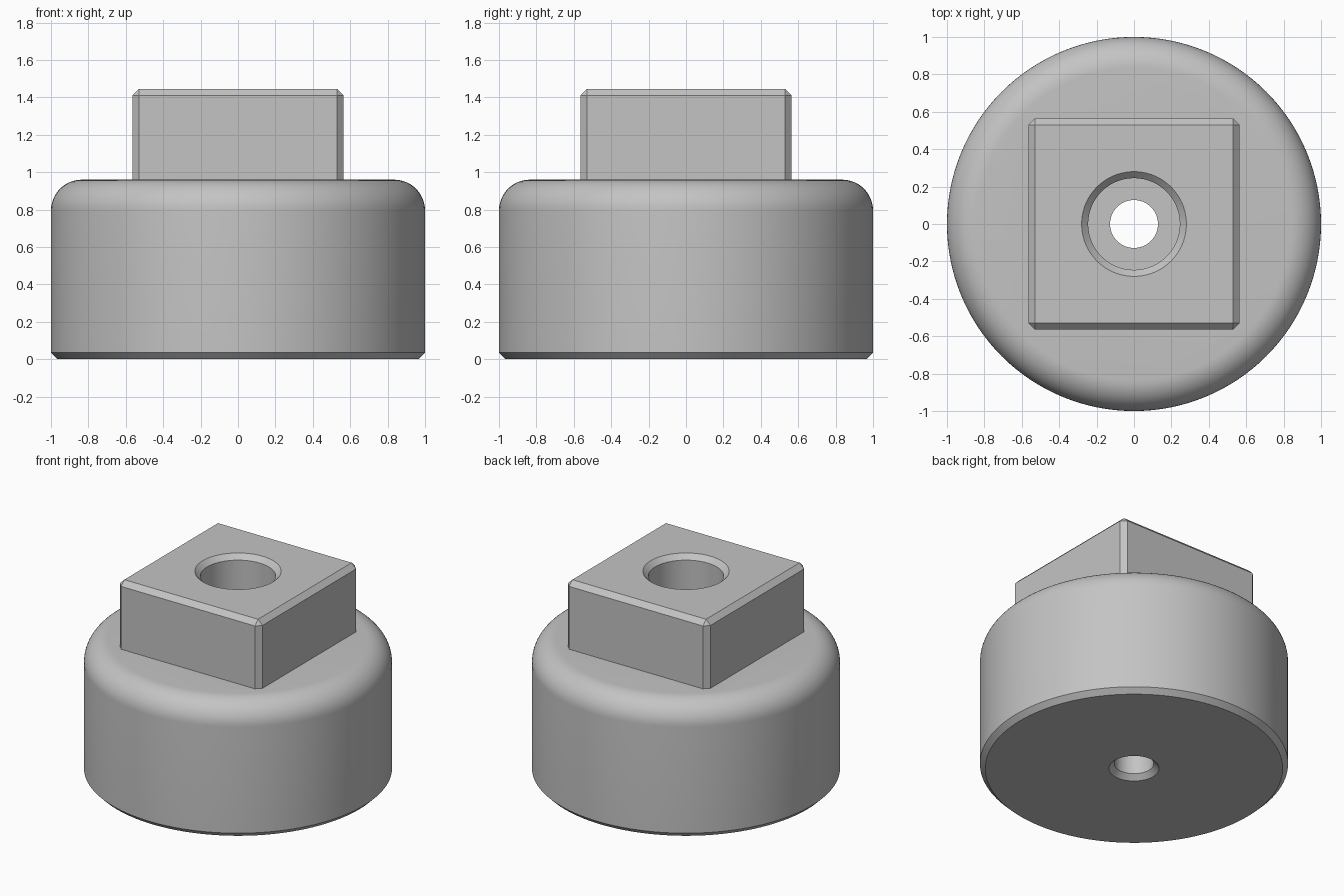
import bpy, bmesh, math
from mathutils import Matrix

if "Cube" in bpy.data.objects:
    bpy.data.objects.remove(bpy.data.objects["Cube"])

SIDES = 128
CHAMFER = 0.035
BASE_TOP = 0.96
BLOCK_TOP = 1.445

grey = bpy.data.materials.new("mid grey")
grey.use_nodes = True
grey.diffuse_color = (0.55, 0.55, 0.55, 1)
grey.node_tree.nodes["Principled BSDF"].inputs["Base Color"].default_value = grey.diffuse_color


def finish(name, bm):
    bmesh.ops.recalc_face_normals(bm, faces=bm.faces)
    mesh = bpy.data.meshes.new(name)
    bm.to_mesh(mesh)
    bm.free()
    mesh.materials.append(grey)
    obj = bpy.data.objects.new(name, mesh)
    bpy.context.collection.objects.link(obj)
    return obj


def lathe(name, profile):
    """Closed solid turned around z from (radius, height) points."""
    bm = bmesh.new()
    rings = []
    for r, z in profile:
        rings.append([bm.verts.new((r * math.cos(a), r * math.sin(a), z))
                      for a in (math.tau * i / SIDES for i in range(SIDES))])
    for low, high in zip(rings, rings[1:]):
        for i in range(SIDES):
            j = (i + 1) % SIDES
            bm.faces.new((low[i], low[j], high[j], high[i]))
    bm.faces.new(rings[0][::-1])
    bm.faces.new(rings[-1])
    return finish(name, bm)


def combine(target, other, operation):
    mod = target.modifiers.new(operation.title(), 'BOOLEAN')
    mod.operation, mod.solver, mod.object = operation, 'EXACT', other
    bpy.context.view_layer.objects.active = target
    bpy.ops.object.modifier_apply(modifier=mod.name)
    bpy.data.objects.remove(other)


# Round base: chamfered foot, rounded shoulder
fillet = 0.165
shoulder = [(1 - fillet + fillet * math.cos(a), BASE_TOP - fillet + fillet * math.sin(a))
            for a in (math.pi / 2 * i / 12 for i in range(13))]
plug = lathe("square_head_plug", [(1 - CHAMFER, 0), (1, CHAMFER)] + shoulder)

# Square head: chamfered on its upright and top edges
bottom, half = 0.8, 0.565
bm = bmesh.new()
size = Matrix.Diagonal((2 * half, 2 * half, BLOCK_TOP - bottom, 1))
bmesh.ops.create_cube(bm, size=1, matrix=Matrix.Translation((0, 0, (BLOCK_TOP + bottom) / 2)) @ size)
edges = [e for e in bm.edges if max(v.co.z for v in e.verts) > 1]
bmesh.ops.bevel(bm, geom=edges, offset=CHAMFER, segments=1, affect='EDGES')
combine(plug, finish("square_head", bm), 'UNION')

# Stepped screw bore, chamfered at both mouths
hole, bore, floor, over = 0.128, 0.245, 0.5, 0.05
cutter = lathe("screw_bore", [
    (hole + CHAMFER + over, -over), (hole, CHAMFER), (hole, floor), (bore, floor),
    (bore, BLOCK_TOP - CHAMFER), (bore + CHAMFER + over, BLOCK_TOP + over)])
cutter.hide_render = True
combine(plug, cutter, 'DIFFERENCE')

# Smooth round walls, crisp chamfers
bpy.ops.object.select_all(action='DESELECT')
plug.select_set(True)
bpy.context.view_layer.objects.active = plug
bpy.ops.object.shade_smooth_by_angle(angle=math.radians(30))
